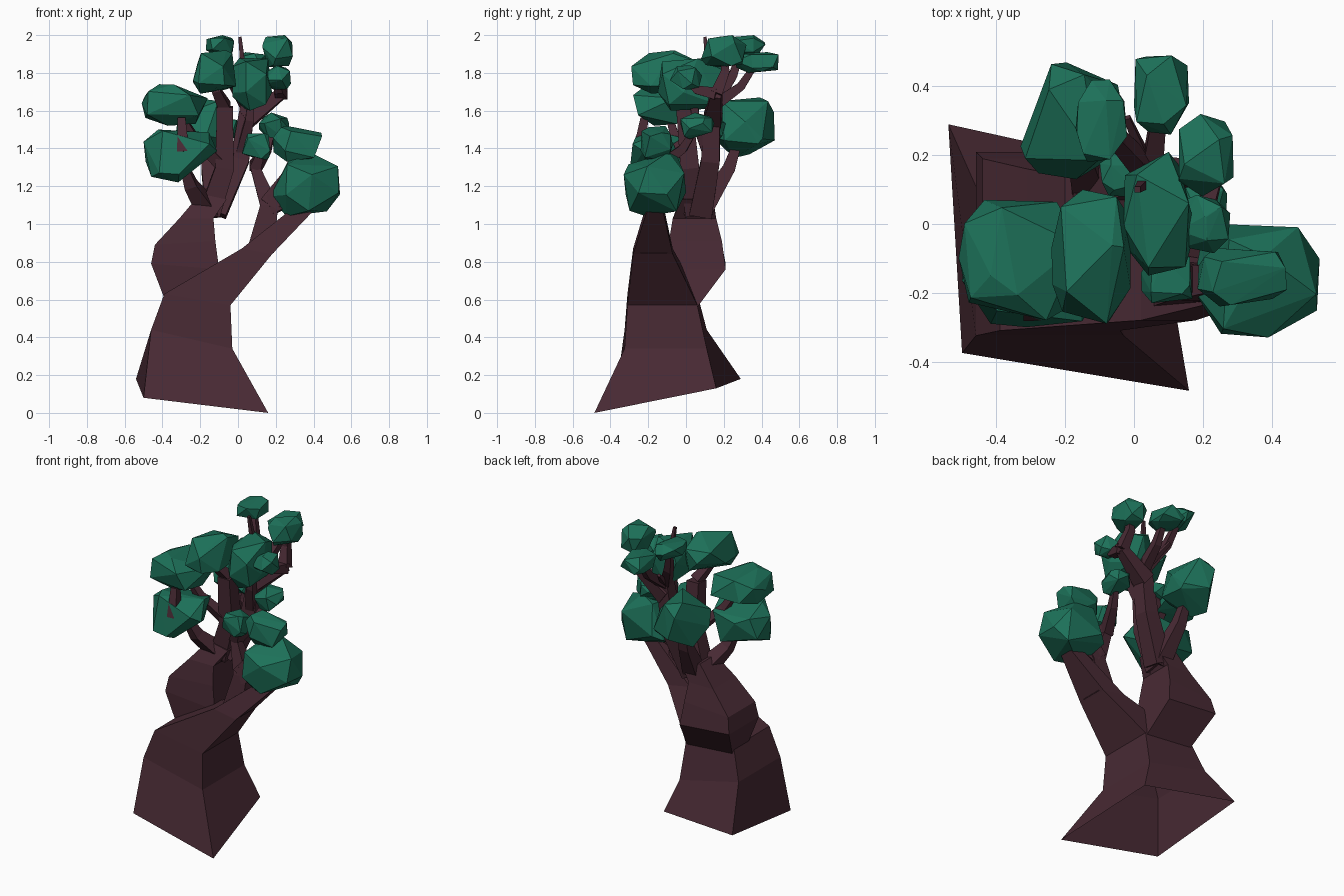
import bpy, bmesh, math, random
from mathutils import Vector

if "Cube" in bpy.data.objects:
    bpy.data.objects.remove(bpy.data.objects["Cube"])


def material(name, rgb):
    m = bpy.data.materials.new(name)
    m.diffuse_color = (*rgb, 1)
    m.use_nodes = True
    m.node_tree.nodes["Principled BSDF"].inputs["Base Color"].default_value = m.diffuse_color
    return m


BARK = material("bark", (0.065, 0.023, 0.034))
LEAF = material("leaf", (0.012, 0.165, 0.1))


def finish(name, bm, mat):
    bmesh.ops.recalc_face_normals(bm, faces=bm.faces)
    me = bpy.data.meshes.new(name)
    bm.to_mesh(me)
    bm.free()
    me.materials.append(mat)
    ob = bpy.data.objects.new(name, me)
    bpy.context.collection.objects.link(ob)
    return ob


def loft(name, rings, cap_start=True):
    """Skin a list of equal-sized rings and cap the ends."""
    bm = bmesh.new()
    vs = [[bm.verts.new(p) for p in r] for r in rings]
    n = len(vs[0])
    for a, b in zip(vs, vs[1:]):
        for i in range(n):
            j = (i + 1) % n
            bm.faces.new((a[i], a[j], b[j], b[i]))
    if cap_start:
        bm.faces.new(vs[0])
    bm.faces.new(vs[-1])
    return finish(name, bm, BARK)


def limb(name, pts, r0, r1, sides=4):
    """Branch along a path, tapering from r0 to r1."""
    pts = [Vector(p) for p in pts]
    last = len(pts) - 1
    rings = []
    for i, c in enumerate(pts):
        t = (pts[min(i + 1, last)] - pts[max(i - 1, 0)]).normalized()
        u = (Vector((1, 0, 0)) - t * t.x).normalized()
        v = t.cross(u)
        r = r0 + (r1 - r0) * i / last
        rings.append([c + r * (u * math.cos(a) + v * math.sin(a))
                      for a in (math.tau * (k + 0.5) / sides for k in range(sides))])
    return loft(name, rings)


def quad(x0, x1, y0, y1, zl, zr):
    """Four-sided ring whose left and right edges may differ in height."""
    return [(x0, y0, zl), (x1, y0, zr), (x1, y1, zr), (x0, y1, zl)]


def leaf_clump(name, centre, size, seed):
    """Chunky convex hull of scattered points, fitted to centre and size."""
    rnd = random.Random(seed)
    n = 15
    turn = rnd.random() * math.tau
    pts = []
    for i in range(n):
        h = 1 - 2 * (i + 0.5) / n
        a = turn + i * 2.4
        r = math.sqrt(1 - h * h)
        p = Vector((r * math.cos(a), r * math.sin(a), h))
        p += Vector([rnd.uniform(-0.35, 0.35) for _ in range(3)])
        p.normalize()
        pts.append([math.copysign(abs(c) ** 0.7, c) for c in p])
    for k in range(3):
        a, b = min(p[k] for p in pts), max(p[k] for p in pts)
        for p in pts:
            p[k] = centre[k] + ((p[k] - a) / (b - a) - 0.5) * size[k]
    bm = bmesh.new()
    for p in pts:
        bm.verts.new(p)
    bmesh.ops.convex_hull(bm, input=bm.verts[:])
    loose = [v for v in bm.verts if not v.link_faces]
    bmesh.ops.delete(bm, geom=loose, context='VERTS')
    return finish(name, bm, LEAF)


# Flared root (open underneath), lower trunk and right-hand bough
root = [(-0.5, -0.375, 0.08), (0.16, -0.485, 0), (0.05, 0.16, 0.13), (-0.54, 0.29, 0.18)]
loft("trunk_and_right_bough", [
    root,
    quad(-0.46, -0.03, -0.325, 0.11, 0.44, 0.34),
    quad(-0.39, -0.04, -0.31, 0.06, 0.63, 0.57),
    quad(0.02, 0.18, -0.28, -0.07, 0.87, 0.84),
    quad(0.31, 0.39, -0.21, -0.12, 1.1, 1.06),
], cap_start=False)

# Bulging left-hand bough leaning back
loft("left_bough", [
    quad(-0.38, -0.05, -0.09, 0.06, 0.58, 0.56),
    quad(-0.46, -0.1, -0.1, 0.21, 0.79, 0.76),
    quad(-0.44, -0.12, -0.09, 0.19, 0.89, 0.91),
    quad(-0.31, -0.13, -0.07, 0.16, 1.03, 1.03),
    quad(-0.2, -0.06, -0.02, 0.14, 1.16, 1.13),
])

# Main limbs
front_limb = [(-0.15, 0.05, 1.06), (-0.07, 0.02, 1.3), (-0.07, -0.01, 1.62)]
back_limb = [(-0.12, 0.08, 1.06), (0.01, 0.13, 1.34), (0.05, 0.14, 1.62), (0.07, 0.14, 1.82)]
right_limb = [(0.12, -0.17, 0.86), (0.165, -0.17, 1.1), (0.09, -0.15, 1.3)]
crown_fork = [(0.04, 0.14, 1.55), (0.23, 0.16, 1.69)]
limb("front_limb", front_limb, 0.08, 0.06)
limb("back_limb", back_limb, 0.085, 0.04)
limb("right_limb", right_limb, 0.1, 0.035)
limb("crown_fork", crown_fork, 0.07, 0.04)
limb("hanging_stub", [(-0.29, -0.25, 1.38), (-0.3, -0.22, 1.56)], 0.045, 0.03)

# Leaf clumps: centre, size, and the limb point each twig grows from
clumps = [
    ((0.355, -0.165, 1.21), (0.37, 0.33, 0.34), right_limb[1]),
    ((0.315, -0.155, 1.425), (0.26, 0.17, 0.19), right_limb[1]),
    ((0.19, 0.06, 1.52), (0.16, 0.18, 0.14), right_limb[2]),
    ((0.095, -0.155, 1.41), (0.15, 0.15, 0.14), right_limb[2]),
    ((0.075, 0.03, 1.74), (0.21, 0.36, 0.28), back_limb[1]),
    ((-0.125, -0.095, 1.805), (0.23, 0.39, 0.23), front_limb[2]),
    ((-0.335, -0.105, 1.63), (0.35, 0.35, 0.22), front_limb[1]),
    ((-0.305, -0.14, 1.36), (0.39, 0.32, 0.28), front_limb[0]),
    ((-0.18, 0.3, 1.51), (0.3, 0.34, 0.32), back_limb[0]),
    ((0.08, 0.375, 1.855), (0.16, 0.23, 0.11), back_limb[2]),
    ((-0.095, 0.3, 1.945), (0.15, 0.24, 0.11), back_limb[2]),
    ((0.21, 0.2, 1.915), (0.16, 0.24, 0.17), crown_fork[1]),
    ((0.205, 0, 1.775), (0.15, 0.17, 0.13), crown_fork[1]),
    ((-0.045, 0.145, 1.505), (0.11, 0.13, 0.11), back_limb[1]),
]
for i, (centre, size, start) in enumerate(clumps):
    leaf_clump(f"leaf_clump_{i + 1}", centre, size, i + 3)
    a, b = Vector(start), Vector(centre)
    # twig sags outward before rising into the clump
    bend = a.lerp(b, 0.55) + (b - a).cross(Vector((0, 0, 1))).cross(b - a).normalized() * -0.03
    thick = 0.075 if start[2] < 1.25 else 0.045
    limb(f"twig_{i + 1}", [a, bend, b], thick, 0.02)

# Bare twig tips poking out of the crown
for i, tip in enumerate([(0.01, 0.1, 1.99), (-0.02, 0.31, 1.76)]):
    limb(f"bare_twig_{i + 1}", [back_limb[2], tip], 0.03, 0.012)
